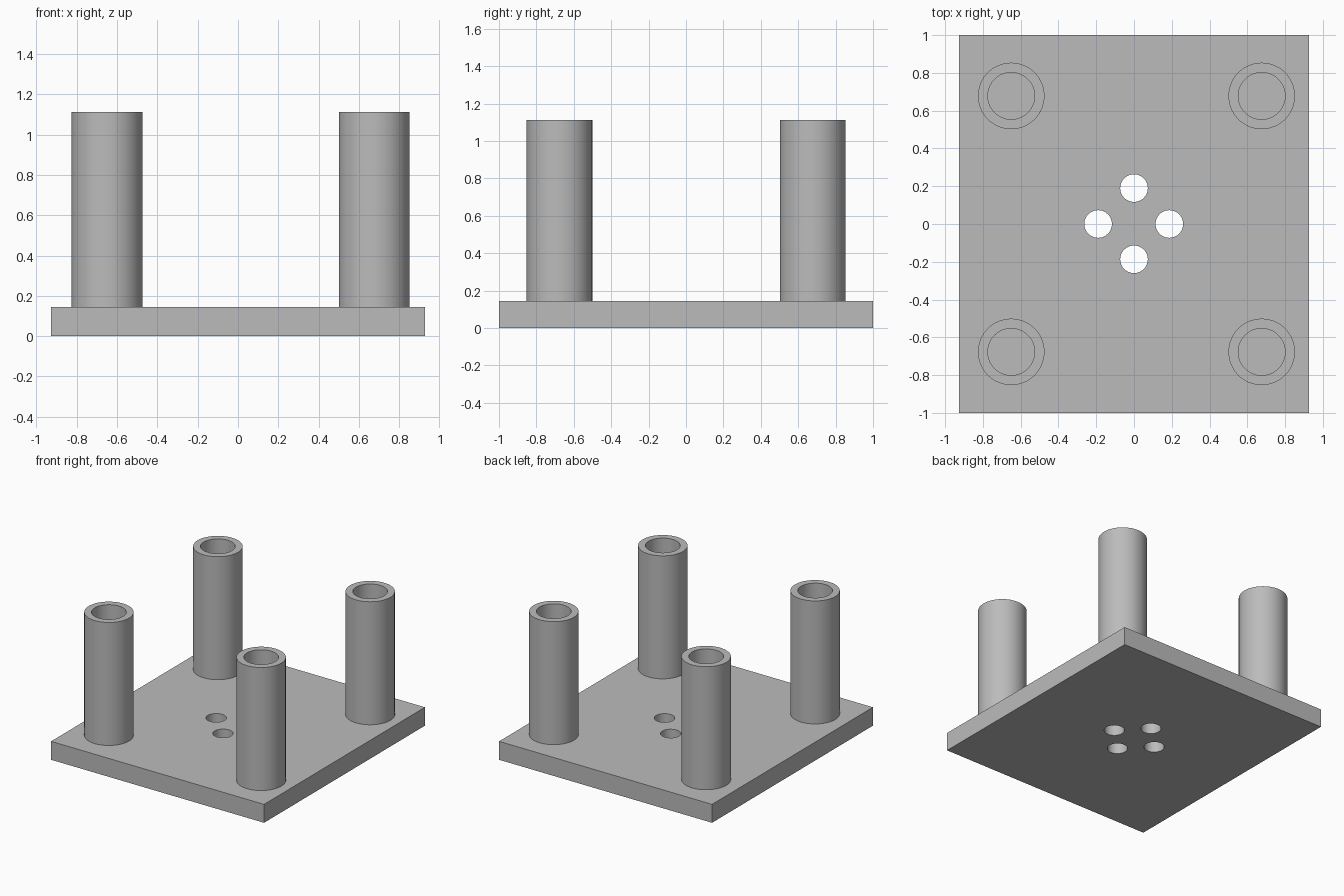
import bpy
import bmesh
import math
from mathutils import Vector, Matrix

old = bpy.data.objects.get("Cube")
if old:
    bpy.data.objects.remove(old, do_unlink=True)

THICK, TOP = 0.145, 1.113
OUTER, BORE, HOLE = 0.176, 0.124, 0.073
SIDES = 64

grey = bpy.data.materials.new("plain_grey")
grey.use_nodes = True
colour = (0.5, 0.5, 0.5, 1)
grey.diffuse_color = colour
grey.node_tree.nodes["Principled BSDF"].inputs["Base Color"].default_value = colour


def make_object(name, bm):
    bmesh.ops.recalc_face_normals(bm, faces=bm.faces)
    mesh = bpy.data.meshes.new(name)
    bm.to_mesh(mesh)
    bm.free()
    mesh.materials.append(grey)
    obj = bpy.data.objects.new(name, mesh)
    bpy.context.collection.objects.link(obj)
    return obj


def smooth(obj):
    bpy.ops.object.select_all(action='DESELECT')
    obj.select_set(True)
    bpy.context.view_layer.objects.active = obj
    bpy.ops.object.shade_smooth_by_angle(angle=math.radians(30))


# Base plate
bm = bmesh.new()
bmesh.ops.create_cube(bm, size=1, matrix=Matrix.Translation((0, 0, THICK / 2))
                      @ Matrix.Diagonal((1.854, 2, THICK, 1)))
plate = make_object("base_plate", bm)

# Four bolt holes through the middle of the plate
bm = bmesh.new()
for x, y in ((-0.19, 0), (0.187, 0), (0, 0.19), (0, -0.187)):
    bmesh.ops.create_cone(bm, cap_ends=True, segments=SIDES, radius1=HOLE, radius2=HOLE,
                          depth=1, matrix=Matrix.Translation((x, y, 0)))
cutter = make_object("hole_cutter", bm)
cutter.hide_render = True
cutter.hide_set(True)
cut = plate.modifiers.new("bolt_holes", 'BOOLEAN')
cut.operation = 'DIFFERENCE'
cut.solver = 'EXACT'
cut.object = cutter
bpy.context.view_layer.objects.active = plate
bpy.ops.object.modifier_apply(modifier=cut.name)
bpy.data.objects.remove(cutter, do_unlink=True)
smooth(plate)


# Hollow corner posts, each a turned wall section seated in the plate
def make_post(name, x, y):
    bm = bmesh.new()
    foot = THICK - 0.01
    section = [bm.verts.new(p) for p in ((OUTER, 0, foot), (OUTER, 0, TOP),
                                         (BORE, 0, TOP), (BORE, 0, foot))]
    edges = [bm.edges.new((section[i], section[(i + 1) % 4])) for i in range(4)]
    bmesh.ops.spin(bm, geom=section + edges, cent=Vector(), axis=(0, 0, 1),
                   angle=math.tau, steps=SIDES, use_merge=True)
    post = make_object(name, bm)
    post.location = (x, y, 0)
    smooth(post)


for side, x in (("right", -0.65), ("left", 0.676)):
    for end, y in (("front", -0.677), ("back", 0.678)):
        make_post(f"{end}_{side}_post", x, y)
